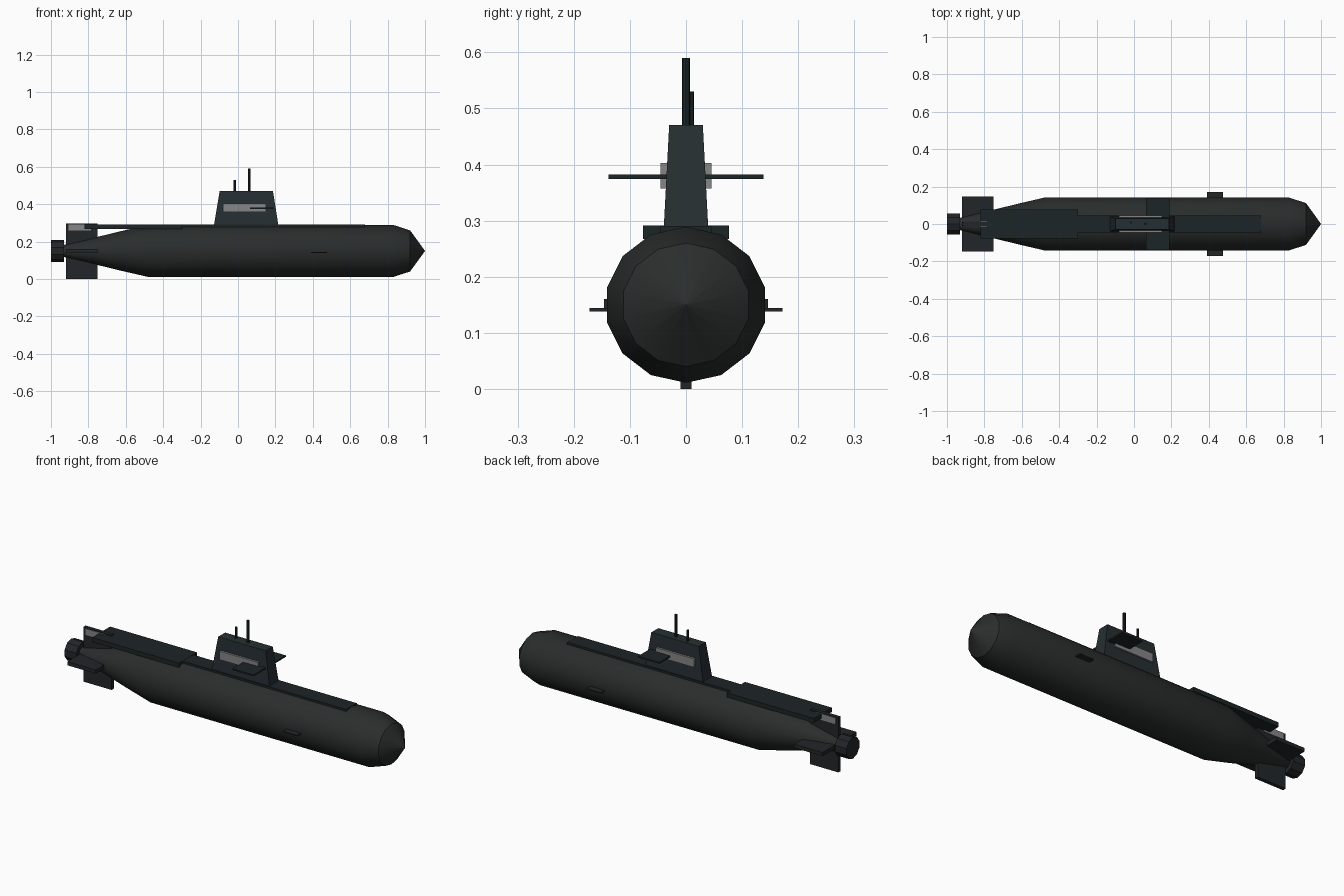
import bpy, bmesh, math

if "Cube" in bpy.data.objects:
    bpy.data.objects.remove(bpy.data.objects["Cube"])


def material(name, color):
    m = bpy.data.materials.new(name)
    m.diffuse_color = (*color, 1)
    m.use_nodes = True
    m.node_tree.nodes["Principled BSDF"].inputs["Base Color"].default_value = m.diffuse_color
    return m


HULL = material("hull_black", (0.022, 0.026, 0.025))
DECK = material("deck_black", (0.012, 0.018, 0.019))
SAIL = material("sail_slate", (0.019, 0.028, 0.032))
FIN = material("fin_black", (0.016, 0.019, 0.022))
GREY = material("panel_grey", (0.24, 0.24, 0.24))


def finish(name, bm, mat, smooth=False):
    bmesh.ops.recalc_face_normals(bm, faces=bm.faces)
    me = bpy.data.meshes.new(name)
    bm.to_mesh(me)
    bm.free()
    me.materials.append(mat)
    ob = bpy.data.objects.new(name, me)
    bpy.context.collection.objects.link(ob)
    if smooth:
        bpy.ops.object.select_all(action='DESELECT')
        ob.select_set(True)
        bpy.context.view_layer.objects.active = ob
        bpy.ops.object.shade_smooth_by_angle(angle=math.radians(30))
    return ob


def box(name, x, y, z, mat, mirror=False):
    bm = bmesh.new()
    bmesh.ops.create_cube(bm, size=1)
    for v in bm.verts:
        v.co = [a[0] + (c + 0.5) * (a[1] - a[0]) for a, c in zip((x, y, z), v.co)]
    ob = finish(name, bm, mat)
    if mirror:
        ob.modifiers.new("mirror", 'MIRROR').use_axis = (False, True, False)
    return ob


def lathe_x(name, profile, sides, mat, zc=0.15, ky=1.0):
    """Rings of (x, radius) around the long axis, capped at both ends."""
    bm = bmesh.new()
    rings = []
    for x, r in profile:
        angles = [2 * math.pi * i / sides for i in range(sides)]
        rings.append([bm.verts.new((x, ky * r * math.sin(a), zc - r * math.cos(a)))
                      for a in angles])
    for a, b in zip(rings, rings[1:]):
        for i in range(sides):
            j = (i + 1) % sides
            bm.faces.new((a[i], a[j], b[j], b[i]))
    bm.faces.new(rings[0])
    bm.faces.new(rings[-1])
    bmesh.ops.remove_doubles(bm, verts=bm.verts, dist=1e-5)
    return finish(name, bm, mat, True)


def mast(name, x, y, z0, z1, r):
    bm = bmesh.new()
    bmesh.ops.create_cone(bm, cap_ends=True, segments=8, radius1=r, radius2=r, depth=z1 - z0)
    bmesh.ops.translate(bm, verts=bm.verts, vec=(x, y, (z0 + z1) / 2))
    return finish(name, bm, DECK)


# Pressure hull with pointed bow and tapered stern
lathe_x("hull", [(-0.94, 0.03), (-0.78, 0.068), (-0.62, 0.107), (-0.48, 0.139),
                 (0.83, 0.139), (0.92, 0.11), (1.0, 0.0001)], 14, HULL, ky=1.04)

# Propulsor at the stern
lathe_x("propulsor", [(-1.0, 0.058), (-0.93, 0.058)], 10, FIN)

# Deck casings
box("aft_deck", (-0.82, -0.30), (-0.077, 0.077), (0.267, 0.291), DECK)
box("forward_deck", (-0.30, 0.68), (-0.045, 0.045), (0.265, 0.29), DECK)

# Sail, narrowing upwards
sail = box("sail", (-0.13, 0.217), (-0.04, 0.04), (0.28, 0.47), SAIL)
for v in sail.data.vertices:
    if v.co.z > 0.4:
        v.co.x = -0.098 if v.co.x < 0 else 0.187
        v.co.y *= 0.75
box("sail_side_panel", (-0.08, 0.15), (0.03, 0.045), (0.357, 0.403), GREY, True)
box("sail_plane", (0.063, 0.19), (0.03, 0.138), (0.374, 0.382), DECK, True)

# Masts
mast("periscope", 0.06, 0, 0.46, 0.59, 0.0075)
mast("antenna_mast", -0.017, 0.008, 0.46, 0.53, 0.006)

# Bow planes
box("bow_plane", (0.39, 0.475), (0.12, 0.172), (0.138, 0.144), FIN, True)

# Stern fins and rudder markings
box("rudder", (-0.92, -0.75), (-0.01, 0.01), (0.0, 0.296), FIN)
box("stern_plane", (-0.92, -0.75), (0.0, 0.146), (0.14, 0.16), FIN, True)
box("rudder_panel", (-0.905, -0.785), (0.005, 0.013), (0.258, 0.292), GREY, True)
